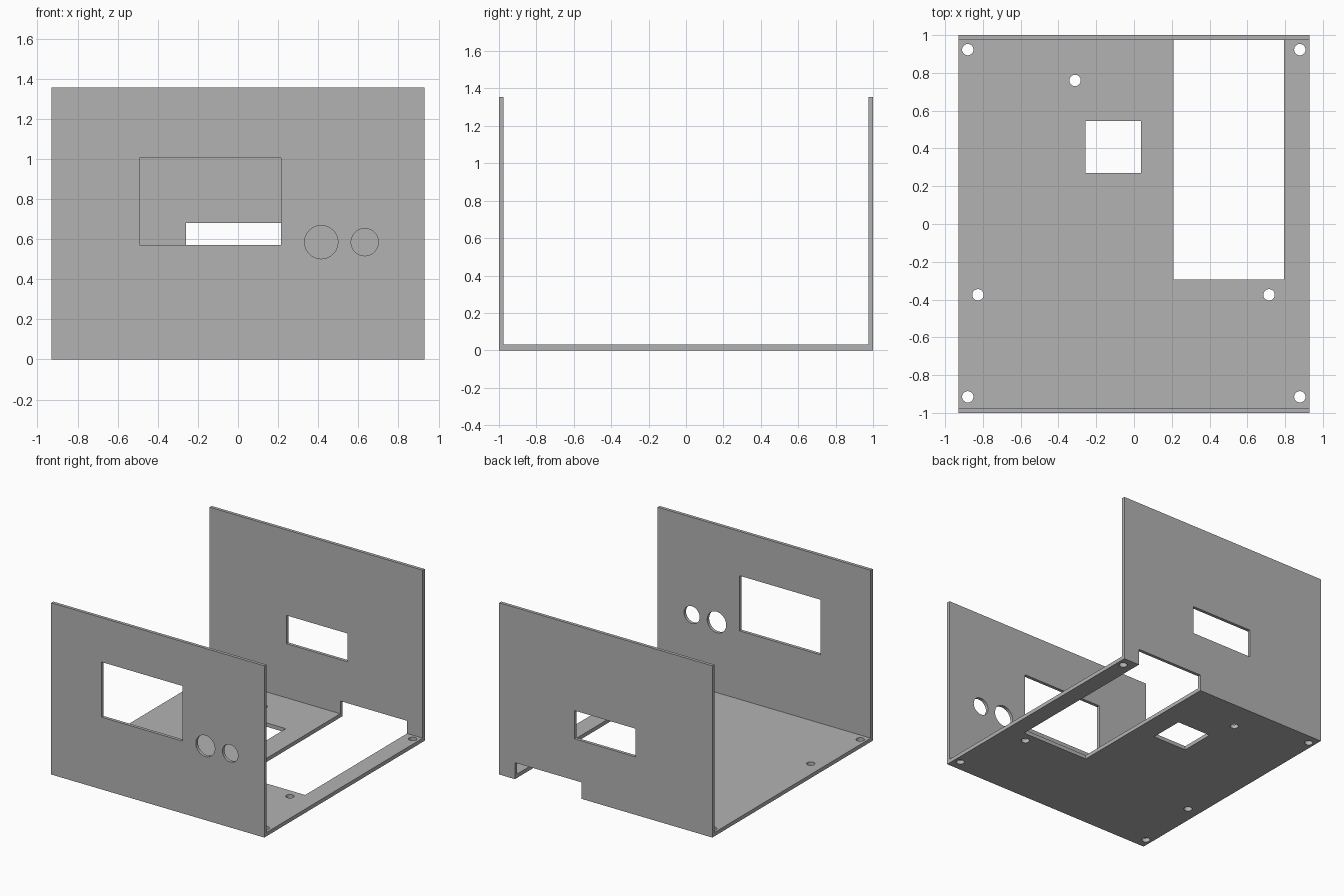
import bpy
import bmesh
from math import pi
from mathutils import Matrix, Vector

default = bpy.data.objects.get("Cube")
if default:
    bpy.data.objects.remove(default, do_unlink=True)

WIDTH, HEIGHT = 1.86, 1.355
WALL, FLOOR = 0.025, 0.03

grey = bpy.data.materials.new("plain grey")
grey.use_nodes = True
colour = (0.45, 0.45, 0.45, 1)
grey.diffuse_color = colour
grey.node_tree.nodes["Principled BSDF"].inputs["Base Color"].default_value = colour


def make_object(name, bm):
    bmesh.ops.recalc_face_normals(bm, faces=bm.faces)
    mesh = bpy.data.meshes.new(name)
    bm.to_mesh(mesh)
    bm.free()
    mesh.materials.append(grey)
    obj = bpy.data.objects.new(name, mesh)
    bpy.context.collection.objects.link(obj)
    return obj


def add_box(bm, low, high):
    low, high = Vector(low), Vector(high)
    size = Matrix.Diagonal((*(high - low), 1))
    bmesh.ops.create_cube(bm, size=1, matrix=Matrix.Translation((low + high) / 2) @ size)


def add_round(bm, centre, radius, segments, rotation=Matrix()):
    bmesh.ops.create_cone(bm, cap_ends=True, segments=segments, radius1=radius,
                          radius2=radius, depth=0.2,
                          matrix=Matrix.Translation(centre) @ rotation)


# Folded tray: a U profile swept across the width
profile = [(-1, 0), (1, 0), (1, HEIGHT), (1 - WALL, HEIGHT), (1 - WALL, FLOOR),
           (WALL - 1, FLOOR), (WALL - 1, HEIGHT), (-1, HEIGHT)]
bm = bmesh.new()
section = bm.faces.new([bm.verts.new((-WIDTH / 2, y, z)) for y, z in profile])
swept = bmesh.ops.extrude_face_region(bm, geom=[section])["geom"]
bmesh.ops.translate(bm, vec=(WIDTH, 0, 0),
                    verts=[v for v in swept if isinstance(v, bmesh.types.BMVert)])
chassis = make_object("chassis", bm)

bm = bmesh.new()
# Front display window and two round holes
add_box(bm, (-0.49, -1.1, 0.57), (0.215, -0.9, 1.005))
upright = Matrix.Rotation(pi / 2, 4, "X")
add_round(bm, (0.415, -1, 0.585), 0.083, 48, upright)
add_round(bm, (0.632, -1, 0.585), 0.068, 48, upright)

# Rear window
add_box(bm, (-0.26, 0.9, 0.457), (0.275, 1.1, 0.68))

# Floor opening that runs out through a notch under the rear wall
add_box(bm, (0.21, -0.295, -0.1), (0.793, 1.1, 0.13))

# Small floor window
add_box(bm, (-0.258, 0.27, -0.1), (0.036, 0.545, 0.1))

# Screw holes in the corners and inside the floor
screws = [(x, y) for x in (-0.88, 0.878) for y in (-0.915, 0.923)]
screws += [(-0.312, 0.76), (-0.826, -0.375), (0.715, -0.375)]
for x, y in screws:
    add_round(bm, (x, y, 0), 0.03, 32)
cutter = make_object("opening_cutter", bm)
cutter.hide_render = True

# Cut every opening, then drop the helper
cut = chassis.modifiers.new("openings", "BOOLEAN")
cut.operation = "DIFFERENCE"
cut.solver = "EXACT"
cut.object = cutter
bpy.ops.object.select_all(action="DESELECT")
bpy.context.view_layer.objects.active = chassis
chassis.select_set(True)
bpy.ops.object.modifier_apply(modifier=cut.name)
bpy.data.objects.remove(cutter, do_unlink=True)
bpy.ops.object.shade_smooth_by_angle()
